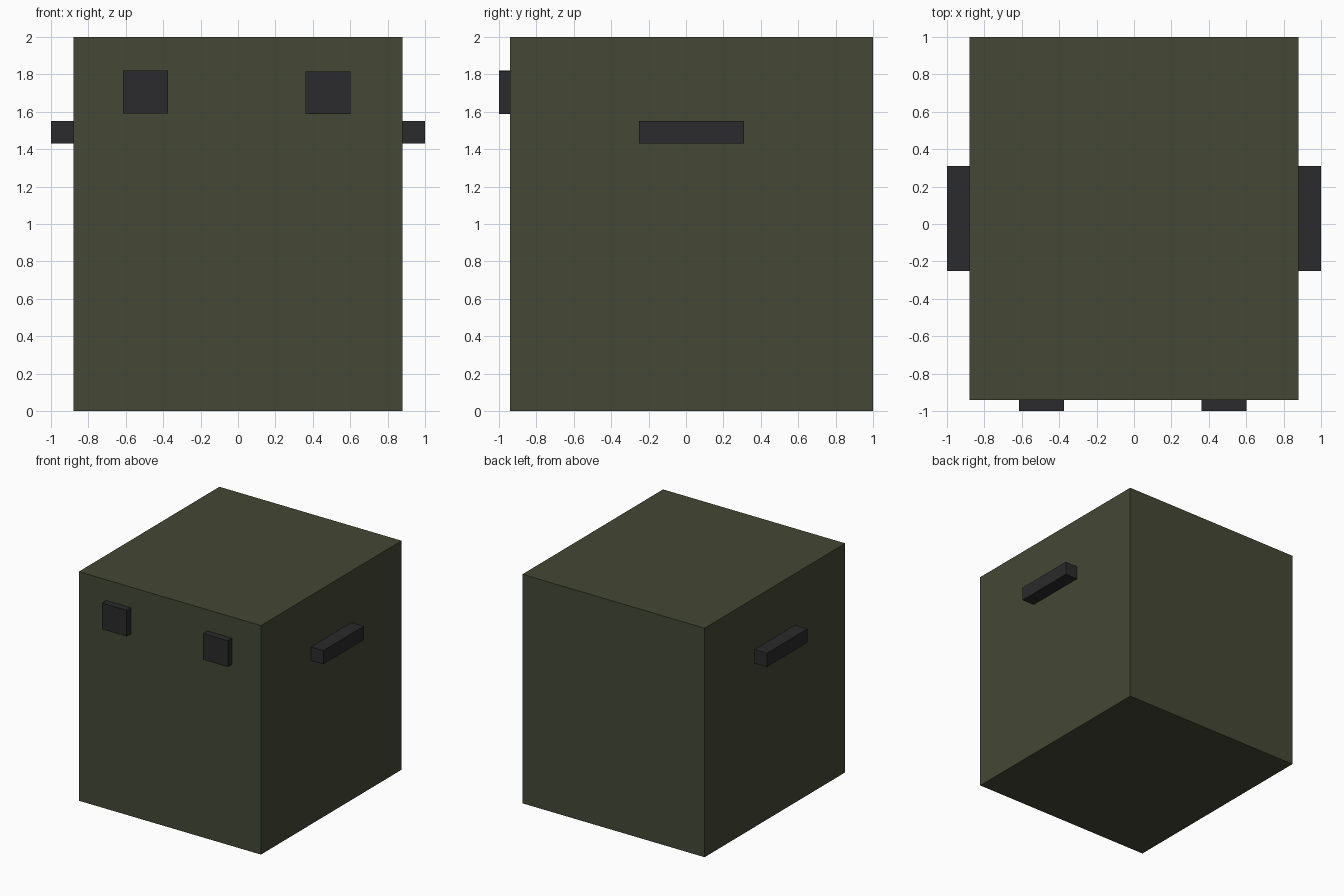
import bpy

if "Cube" in bpy.data.objects:
    bpy.data.objects.remove(bpy.data.objects["Cube"])


def make_material(name, rgb):
    mat = bpy.data.materials.new(name)
    mat.diffuse_color = (*rgb, 1)
    mat.use_nodes = True
    mat.node_tree.nodes["Principled BSDF"].inputs["Base Color"].default_value = mat.diffuse_color
    return mat


olive = make_material("olive", (0.058, 0.064, 0.035))
dark = make_material("dark", (0.024, 0.023, 0.025))


def box(name, lo, hi, mat):
    bpy.ops.mesh.primitive_cube_add(size=1, location=[(a + b) / 2 for a, b in zip(lo, hi)])
    ob = bpy.context.object
    ob.name = name
    ob.scale = [b - a for a, b in zip(lo, hi)]
    bpy.ops.object.transform_apply(location=False, rotation=False, scale=True)
    ob.data.materials.append(mat)
    return ob


# Main case
box("case_body", (-0.88, -0.94, 0), (0.88, 1, 2), olive)

# Front latches
box("latch_left", (-0.615, -1, 1.592), (-0.375, -0.94, 1.82), dark)
box("latch_right", (0.362, -1, 1.587), (0.602, -0.94, 1.815), dark)

# Side handles
for side, x0, x1 in (("left", -1, -0.88), ("right", 0.88, 1)):
    box("handle_" + side, (x0, -0.25, 1.43), (x1, 0.31, 1.55), dark)
